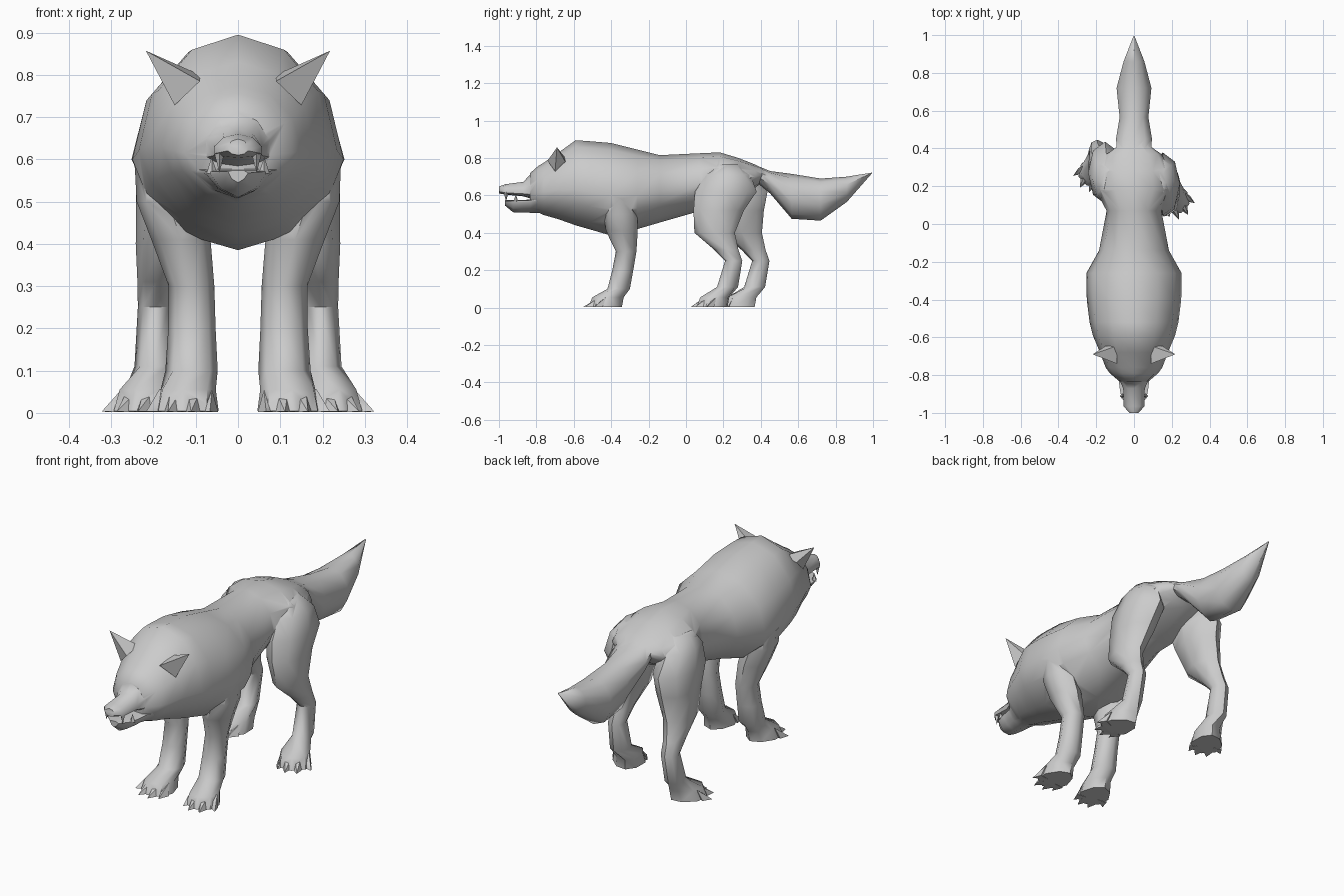
import bpy, bmesh, math
from mathutils import Vector, Matrix

if "Cube" in bpy.data.objects:
    bpy.data.objects.remove(bpy.data.objects["Cube"])

fur = bpy.data.materials.new("grey fur")
fur.diffuse_color = (0.6, 0.6, 0.6, 1)
fur.use_nodes = True
fur.node_tree.nodes["Principled BSDF"].inputs["Base Color"].default_value = fur.diffuse_color


def smooth(ob, angle):
    bpy.ops.object.select_all(action='DESELECT')
    ob.select_set(True)
    bpy.context.view_layer.objects.active = ob
    bpy.ops.object.shade_smooth_by_angle(angle=math.radians(angle))


def finish(name, bm, angle=50):
    bmesh.ops.recalc_face_normals(bm, faces=bm.faces)
    me = bpy.data.meshes.new(name)
    bm.to_mesh(me)
    bm.free()
    ob = bpy.data.objects.new(name, me)
    bpy.context.collection.objects.link(ob)
    me.materials.append(fur)
    smooth(ob, angle)
    return ob


def loft(bm, rings):
    """Skin a list of closed point rings and cap both ends."""
    loops = [[bm.verts.new(p) for p in r] for r in rings]
    n = len(loops[0])
    for a, b in zip(loops, loops[1:]):
        for i in range(n):
            j = (i + 1) % n
            bm.faces.new((a[i], a[j], b[j], b[i]))
    bm.faces.new(loops[0])
    bm.faces.new(loops[-1])


def spine_loft(name, rows, n=12, keel=1.0):
    """Rows of (y, top z, bottom z, half width, z of widest point); keel sharpens the underside."""
    rings = []
    for y, top, bot, w, zw in rows:
        ring = []
        for i in range(n):
            t = 2 * math.pi * i / n
            c = math.cos(t)
            z = zw + c * (top - zw) if c > 0 else zw - (-c) ** keel * (zw - bot)
            ring.append((w * math.sin(t), y, z))
        rings.append(ring)
    bm = bmesh.new()
    loft(bm, rings)
    return finish(name, bm)


def spike(bm, base, tip):
    b = [bm.verts.new(p) for p in base]
    t = bm.verts.new(tip)
    bm.faces.new(b)
    for i in range(len(b)):
        bm.faces.new((b[i], b[(i + 1) % len(b)], t))


def leg(name, side, rows, foot, turn, shift=0.0, n=8):
    """Rows of (z, x, y, x radius, y radius); foot is the paw centre."""
    bm = bmesh.new()
    rings = []
    for z, x, y, rx, ry in rows:
        y += shift * min(1, max(0, (0.74 - z) / 0.3))
        rings.append([(side * (x + rx * math.cos(2 * math.pi * i / n)),
                       y + ry * math.sin(2 * math.pi * i / n), z) for i in range(n)])
    # paw: two rings turned outward, narrow at the heel
    rot = Matrix.Rotation(turn, 3, 'Z')
    c = Vector((foot[0], foot[1] + shift, 0))

    def place(x, y, z):
        p = c + rot @ Vector((x, y, z))
        return (side * p.x, p.y, p.z)
    for z, off, rx, ry in ((0.055, 0.015, 0.066, 0.085), (0.004, 0.0, 0.075, 0.09)):
        ring = []
        for i in range(n):
            a = 2 * math.pi * i / n
            ring.append(place(rx * math.cos(a) * (1 - .2 * math.sin(a)), off + ry * math.sin(a), z))
        rings.append(ring)
    loft(bm, rings)
    # four pointed toes
    for x, y, tx, ty in ((-.05, -.03, -.066, -.085), (-.02, -.055, -.025, -.115),
                         (.022, -.055, .03, -.115), (.052, -.025, .088, -.072)):
        spike(bm, [place(x - .028, y, 0.002), place(x + .028, y, 0.002),
                   place(x + .014, y + .02, .056), place(x - .014, y + .02, .056)],
              place(tx, ty, 0.003))
    return finish(name, bm)


# trunk, neck and skull
body = spine_loft("body", [
    (.43, .735, .69, .06, .715), (.37, .765, .64, .145, .70), (.28, .80, .59, .20, .68),
    (.18, .83, .55, .205, .67), (.07, .825, .515, .145, .66), (-.14, .815, .455, .185, .62),
    (-.26, .845, .42, .252, .60), (-.40, .88, .385, .25, .60), (-.52, .89, .42, .235, .62),
    (-.59, .895, .44, .218, .63), (-.68, .83, .472, .18, .63), (-.76, .775, .495, .15, .62),
    (-.79, .757, .508, .128, .615), (-.835, .718, .53, .075, .61)], keel=1.35)

# bushy tail
tail = spine_loft("tail", [
    (.34, .775, .70, .09, .74), (.45, .73, .61, .10, .68), (.565, .715, .475, .080, .60),
    (.72, .69, .465, .097, .59), (.86, .70, .565, .058, .64), (.995, .724, .718, .003, .721)], 10)

# open mouth
snout = spine_loft("upper_snout", [
    (-.78, .745, .57, .105, .62), (-.83, .715, .583, .08, .615), (-.87, .672, .595, .06, .615),
    (-.965, .660, .604, .058, .618), (-1.0, .648, .61, .025, .625)], 10)
jaw = spine_loft("lower_jaw", [
    (-.78, .585, .505, .115, .575), (-.83, .578, .507, .085, .572), (-.88, .575, .508, .078, .57),
    (-.925, .574, .51, .068, .57), (-.967, .574, .545, .025, .57)], 10, keel=2)

# fangs
bm = bmesh.new()
for s in (-1, 1):
    for x, y, z, h in ((.044, -.962, .618, -.05), (.062, -.91, .566, .04)):
        spike(bm, [(s * (x + .013 * math.cos(a)), y + .014 * math.sin(a), z)
                   for a in (0, math.pi / 2, math.pi, 1.5 * math.pi)], (s * x, y, z + h))
finish("fangs", bm, 20)

limbs = []
for s, label in ((-1, "left"), (1, "right")):
    # ears
    bm = bmesh.new()
    spike(bm, [(s * .09, -.645, .80), (s * .09, -.74, .785), (s * .15, -.70, .728),
               (s * .15, -.645, .78)], (s * .218, -.69, .857))
    finish(label + "_ear", bm, 20)

    # legs; the left hind leg stands further back
    limbs.append(leg(label + "_front_leg", s, [
        (.66, .16, -.355, .06, .06), (.58, .172, -.35, .072, .08), (.50, .165, -.35, .075, .09),
        (.41, .135, -.343, .070, .085), (.30, .11, -.32, .054, .055),
        (.20, .109, -.338, .056, .056), (.10, .110, -.36, .062, .060)],
        (.120, -.432), math.radians(8)))
    limbs.append(leg(label + "_hind_leg", s, [
        (.765, .12, .22, .05, .07), (.71, .145, .225, .075, .12), (.62, .153, .213, .09, .165),
        (.52, .158, .175, .083, .135), (.40, .18, .153, .062, .108), (.31, .192, .215, .046, .065),
        (.25, .195, .255, .042, .046), (.11, .20, .222, .045, .056)],
        (.213, .14), math.radians(24), 0.145 if s < 0 else 0.0))

# fuse the pieces into one continuous skin
for part in [tail, snout, jaw] + limbs:
    mod = body.modifiers.new("join " + part.name, 'BOOLEAN')
    mod.operation = 'UNION'
    mod.solver = 'EXACT'
    mod.use_self = True
    mod.object = part
bpy.context.view_layer.update()
fused = bpy.data.meshes.new_from_object(body.evaluated_get(bpy.context.evaluated_depsgraph_get()))
body.modifiers.clear()
body.data = fused
for part in [tail, snout, jaw] + limbs:
    bpy.data.objects.remove(part)
bm = bmesh.new()
bm.from_mesh(fused)
bmesh.ops.remove_doubles(bm, verts=bm.verts, dist=0.004)
bm.to_mesh(fused)
bm.free()
smooth(body, 55)
